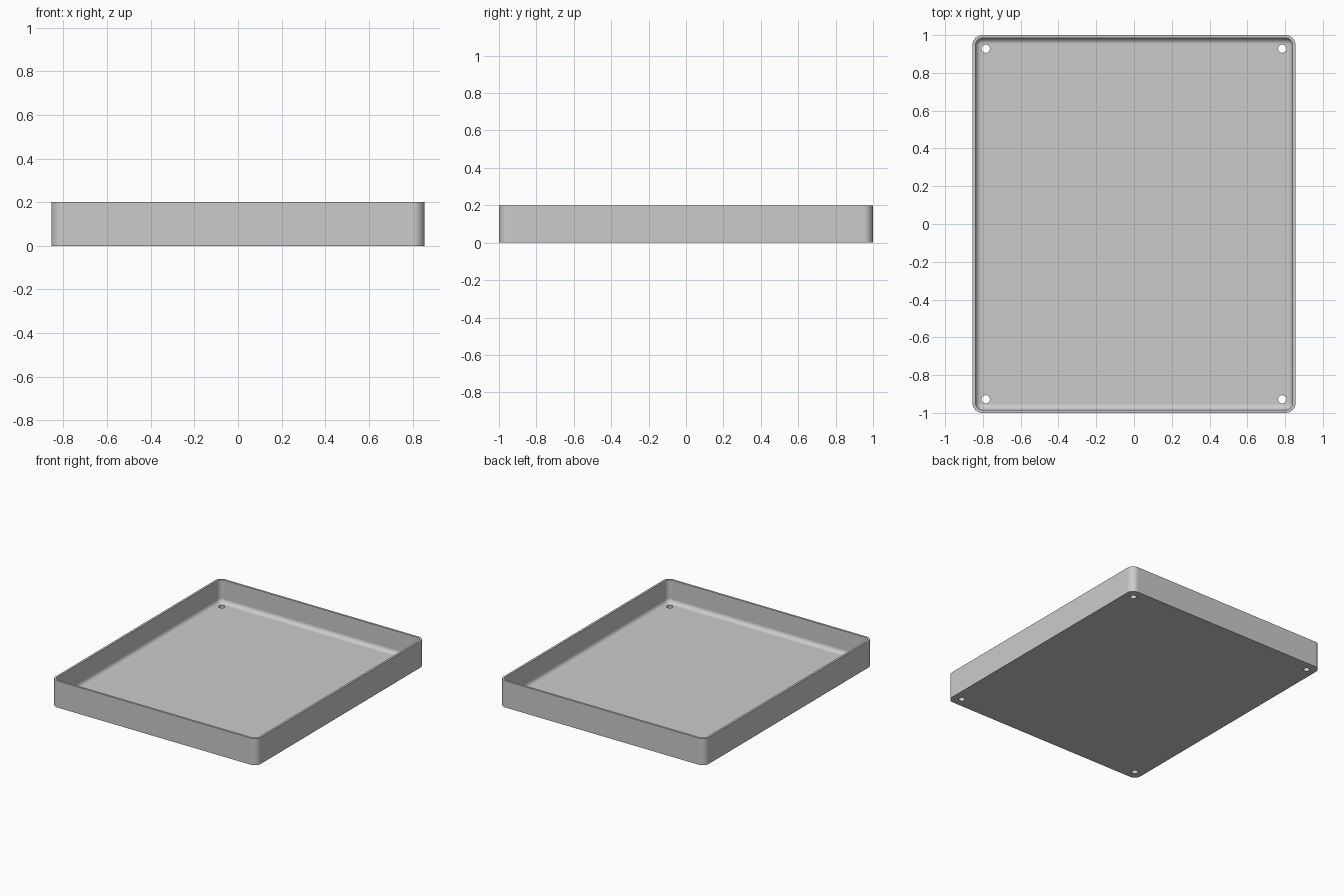
import bpy
import bmesh
from math import sin, cos, pi

if "Cube" in bpy.data.objects:
    bpy.data.objects.remove(bpy.data.objects["Cube"], do_unlink=True)

HALF_X, HALF_Y, HEIGHT = 0.855, 1.0, 0.2
CORNER, WALL, FLOOR, FILLET = 0.052, 0.016, 0.028, 0.032
HOLE_X, HOLE_Y, HOLE_R = 0.785, 0.928, 0.022
STEPS = 8

grey = bpy.data.materials.new("light_grey")
grey.use_nodes = True
colour = (0.6, 0.6, 0.6, 1)
grey.diffuse_color = colour
grey.node_tree.nodes["Principled BSDF"].inputs["Base Color"].default_value = colour


def rounded_ring(bm, inset, z):
    """Loop of vertices round a rounded rectangle."""
    r = CORNER - inset
    cx, cy = HALF_X - CORNER, HALF_Y - CORNER
    ring = []
    for i, (sx, sy) in enumerate([(1, 1), (-1, 1), (-1, -1), (1, -1)]):
        for k in range(STEPS + 1):
            a = (i + k / STEPS) * pi / 2
            ring.append(bm.verts.new((sx * cx + r * cos(a), sy * cy + r * sin(a), z)))
    return ring


# Wall section: outside bottom, outside top, inside top, then the floor fillet
profile = [(0, 0), (0, HEIGHT), (WALL, HEIGHT)]
for k in range(STEPS + 1):
    a = k / STEPS * pi / 2
    profile.append((WALL + FILLET * (1 - cos(a)), FLOOR + FILLET * (1 - sin(a))))

# Tray body
bm = bmesh.new()
rings = [rounded_ring(bm, inset, z) for inset, z in profile]
for low, high in zip(rings, rings[1:]):
    for i in range(len(low)):
        j = (i + 1) % len(low)
        bm.faces.new((low[i], low[j], high[j], high[i]))
bm.faces.new(rings[-1])
bm.faces.new(rings[0][::-1])
bmesh.ops.recalc_face_normals(bm, faces=bm.faces)
mesh = bpy.data.meshes.new("tray")
bm.to_mesh(mesh)
bm.free()
mesh.materials.append(grey)
tray = bpy.data.objects.new("tray", mesh)
bpy.context.collection.objects.link(tray)

# Corner screw holes
cut_bm = bmesh.new()
for sx in (-1, 1):
    for sy in (-1, 1):
        made = bmesh.ops.create_cone(cut_bm, cap_ends=True, segments=32,
                                     radius1=HOLE_R, radius2=HOLE_R, depth=0.2)
        bmesh.ops.translate(cut_bm, verts=made["verts"], vec=(sx * HOLE_X, sy * HOLE_Y, 0))
cut_mesh = bpy.data.meshes.new("hole_cutter")
cut_bm.to_mesh(cut_mesh)
cut_bm.free()
cut_mesh.materials.append(grey)
cutter = bpy.data.objects.new("hole_cutter", cut_mesh)
cutter.hide_render = True
bpy.context.collection.objects.link(cutter)

bpy.ops.object.select_all(action="DESELECT")
tray.select_set(True)
bpy.context.view_layer.objects.active = tray
holes = tray.modifiers.new("holes", "BOOLEAN")
holes.operation = "DIFFERENCE"
holes.solver = "EXACT"
holes.object = cutter
bpy.ops.object.modifier_apply(modifier=holes.name)
bpy.data.objects.remove(cutter, do_unlink=True)

# Smooth corners and fillet, crisp rims, flat panels
bpy.ops.object.shade_smooth_by_angle(angle=pi / 6)
normals = tray.modifiers.new("flat_panels", "WEIGHTED_NORMAL")
normals.keep_sharp = True
